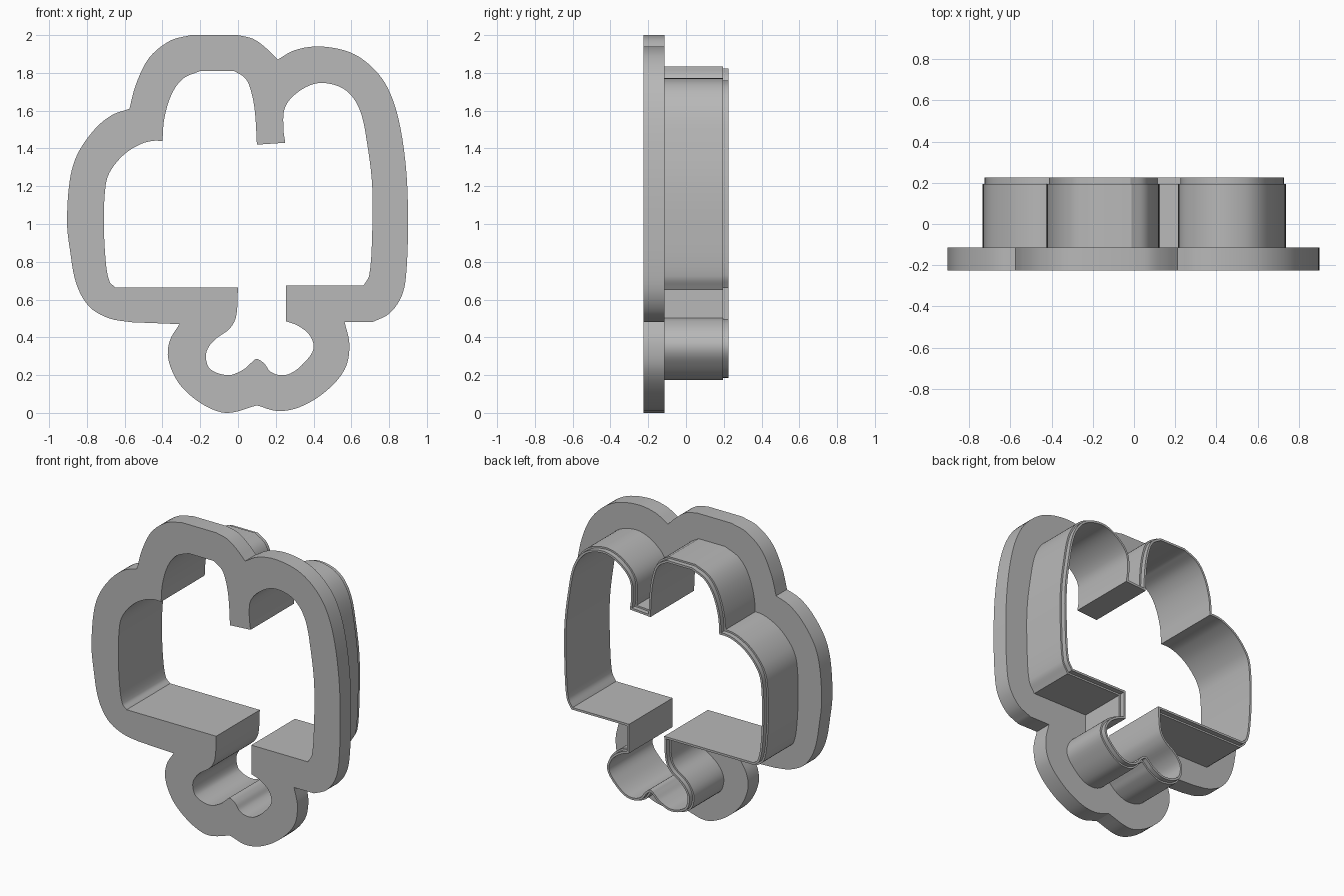
import bpy
import bmesh
import math
from mathutils import Vector
from mathutils.geometry import interpolate_bezier, intersect_point_line

cube = bpy.data.objects.get("Cube")
if cube:
    bpy.data.objects.remove(cube, do_unlink=True)

# One plain grey plastic
grey = bpy.data.materials.new("grey plastic")
grey.use_nodes = True
colour = (0.48, 0.48, 0.48, 1)
grey.diffuse_color = colour
grey.node_tree.nodes["Principled BSDF"].inputs["Base Color"].default_value = colour

# Outlines in hundredths, clockwise: smooth runs joined by straight edges
OPENING = [
    [(-40, 144), (-39, 156), (-35, 169), (-29, 177), (-20, 181)],
    [(-2, 181), (4, 177), (7, 170), (9, 159), (10, 142)],
    [(25, 143), (24, 151), (25, 162), (32, 170), (42, 174.5), (53, 173), (60, 168),
     (65, 159), (68, 145), (71, 121), (71, 94), (69.5, 73), (66.5, 67.5)],
    [(25.5, 67.5)],
    [(25.5, 48.5), (32, 46), (38, 41), (40, 34), (35, 26.5), (28, 21), (22, 20),
     (17, 22), (14, 26), (10, 28.5), (7, 26.5), (3, 23), (-5, 20), (-14.5, 23),
     (-17, 29), (-16, 34), (-12, 39), (-4.5, 44.5), (-1, 51), (0, 66.5)],
    [(-65, 66.5), (-68, 69.5), (-70, 80), (-71, 101), (-70, 121), (-67, 129),
     (-59.5, 137.5), (-51, 142.5), (-45, 144), (-40, 144)],
]
RIM = [
    [(-57.5, 161), (-54, 174), (-47, 188), (-36, 197), (-25, 200)],
    [(0, 200), (8, 198), (15, 193), (21, 187)],
    [(21, 187), (30, 192), (43, 194), (59, 191), (70.5, 183.5), (79, 172.5),
     (85, 155.5), (89, 129), (90, 101), (89, 73), (86.5, 61.5), (80, 52.5), (71, 48)],
    [(56.5, 48), (59, 36), (56.5, 23), (46, 11), (32.5, 3), (21, 1), (10, 4)],
    [(10, 4), (-5, 0), (-15, 2.5), (-25.5, 9.5), (-32.5, 17.5), (-37, 29),
     (-36, 38.5), (-31, 47)],
    [(-56.5, 48), (-68, 50), (-78.5, 56), (-85.5, 68), (-89, 86.5), (-90.5, 101),
     (-89, 123.5), (-85, 137), (-76, 150), (-67, 157.5), (-57.5, 161)],
]


def smooth_outline(runs, steps=6):
    """Closed outline: each run becomes a smooth curve through its points."""
    out = []
    for run in runs:
        pts = [Vector((x, 0, z)) / 100 for x, z in run]
        last = len(pts) - 1
        tan = [(pts[min(i + 1, last)] - pts[max(i - 1, 0)]).normalized()
               for i in range(last + 1)]
        curve = [pts[0]]
        for i in range(last):
            a, b = pts[i], pts[i + 1]
            reach = (b - a).length / 3
            curve += interpolate_bezier(a, a + tan[i] * reach,
                                        b - tan[i + 1] * reach, b, steps)[1:]
        out += [p for p in curve if not out or (p - out[-1]).length > 1e-4]
    if (out[0] - out[-1]).length < 1e-4:
        out.pop()
    return out


def distance(p, a, b):
    t = intersect_point_line(p, a, b)[1]
    return (p - a.lerp(b, min(max(t, 0), 1))).length


def grow(loop, d):
    """Mitred outward offset, leaving out points that fold back."""
    edges = list(zip(loop, loop[1:] + loop[:1]))
    normals = []
    for a, b in edges:
        e = (b - a).normalized()
        normals.append(Vector((-e.z, 0, e.x)))
    out = []
    for i, p in enumerate(loop):
        n, m = normals[i - 1], normals[i]
        q = p + (n + m) * d / max(1 + n.dot(m), 0.3)
        if min(distance(q, a, b) for a, b in edges) > d * 0.96:
            out.append(q)
    return out


def ring(name, outer, inner, front, back):
    """Solid band between two outlines, from front to back along y."""
    bm = bmesh.new()
    edges = []
    for loop in (outer, inner):
        vs = [bm.verts.new(p) for p in loop]
        edges += [bm.edges.new((vs[i - 1], vs[i])) for i in range(len(vs))]
    bmesh.ops.triangle_fill(bm, use_beauty=True, edges=edges, normal=(0, -1, 0))
    bmesh.ops.recalc_face_normals(bm, faces=bm.faces[:])
    mesh = bpy.data.meshes.new(name)
    bm.to_mesh(mesh)
    bm.free()
    mesh.materials.append(grey)
    ob = bpy.data.objects.new(name, mesh)
    ob.location.y = (front + back) / 2
    bpy.context.collection.objects.link(ob)
    bpy.ops.object.select_all(action="DESELECT")
    ob.select_set(True)
    bpy.context.view_layer.objects.active = ob
    mod = ob.modifiers.new("depth", "SOLIDIFY")
    mod.thickness = back - front
    mod.offset = 0
    bpy.ops.object.modifier_apply(modifier=mod.name)
    bpy.ops.object.shade_smooth_by_angle(angle=math.radians(30))


# Wide front flange, deep wall and thin cutting lip share one opening
opening = smooth_outline(OPENING)
ring("flange", smooth_outline(RIM), opening, -0.226, -0.113)
ring("cutter_wall", grow(opening, 0.025), opening, -0.113, 0.195)
ring("cutting_lip", grow(opening, 0.014), opening, 0.195, 0.226)
